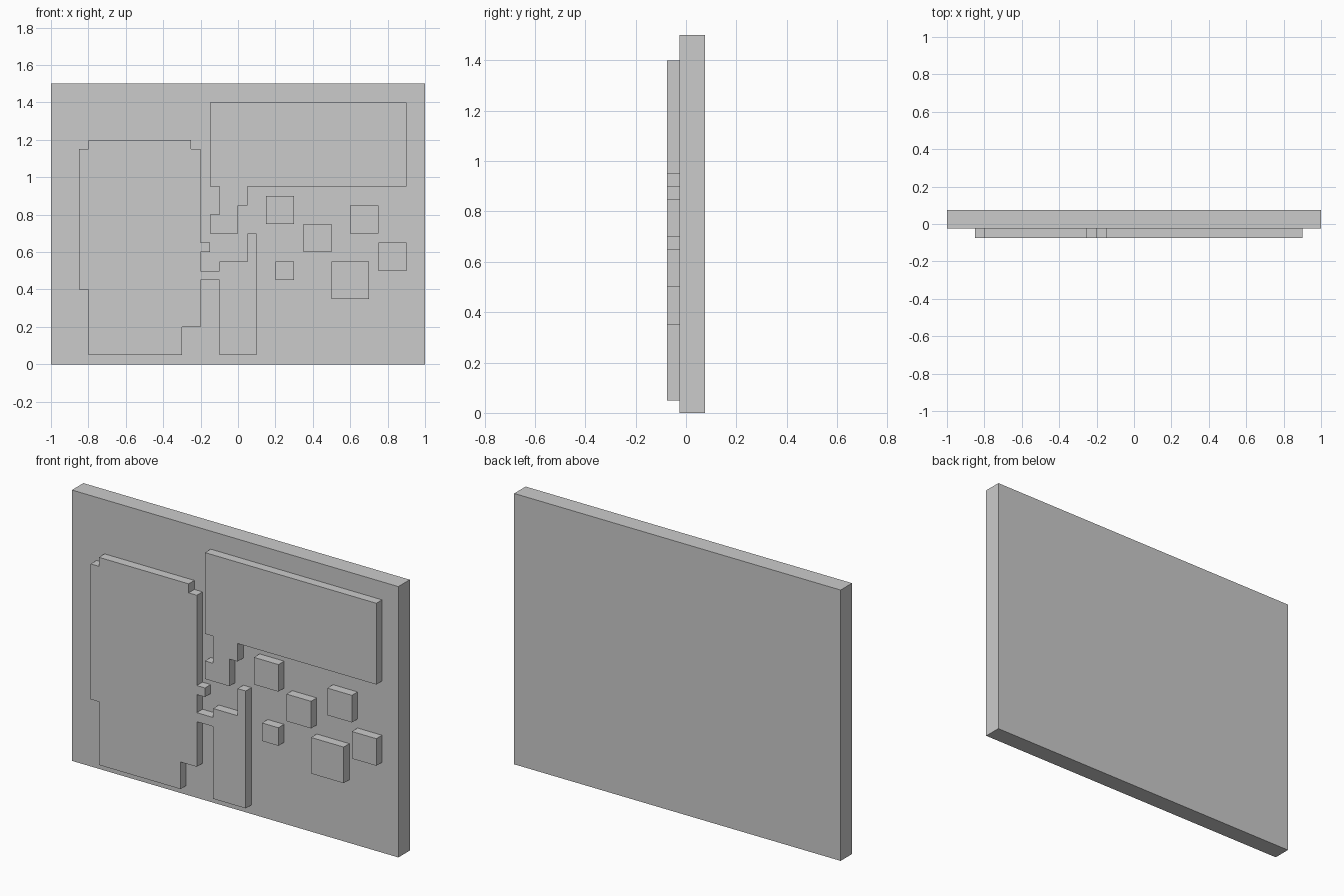
import bpy
import bmesh

if "Cube" in bpy.data.objects:
    bpy.data.objects.remove(bpy.data.objects["Cube"])


def extrude_profile(name, outline, front, back):
    """Extrude an (x, z) outline from y = front to y = back."""
    bm = bmesh.new()
    face = bm.faces.new([bm.verts.new((x, front, z)) for x, z in outline])
    result = bmesh.ops.extrude_face_region(bm, geom=[face], use_keep_orig=True)
    verts = [g for g in result["geom"] if isinstance(g, bmesh.types.BMVert)]
    bmesh.ops.translate(bm, verts=verts, vec=(0, back - front, 0))
    bmesh.ops.recalc_face_normals(bm, faces=bm.faces)
    mesh = bpy.data.meshes.new(name)
    bm.to_mesh(mesh)
    bm.free()
    obj = bpy.data.objects.new(name, mesh)
    bpy.context.collection.objects.link(obj)
    return obj


def rect(x0, z0, x1, z1):
    return [(x0, z0), (x1, z0), (x1, z1), (x0, z1)]


FRONT, FACE, BACK = -0.075, -0.025, 0.075

# Backing board
extrude_profile("backing_board", rect(-1, 0, 1, 1.5), FACE, BACK)

# Large left landmass, joined to the tall middle strip by a narrow bridge
left_outline = [
    (-0.8, 1.2), (-0.25, 1.2), (-0.25, 1.15), (-0.2, 1.15), (-0.2, 0.65),
    (-0.15, 0.65), (-0.15, 0.6), (-0.2, 0.6), (-0.2, 0.5), (-0.1, 0.5),
    (-0.1, 0.55), (0.05, 0.55), (0.05, 0.7), (0.1, 0.7), (0.1, 0.05),
    (-0.1, 0.05), (-0.1, 0.45), (-0.2, 0.45), (-0.2, 0.2), (-0.3, 0.2),
    (-0.3, 0.05), (-0.8, 0.05), (-0.8, 0.4), (-0.85, 0.4), (-0.85, 1.15),
    (-0.8, 1.15),
]
extrude_profile("left_landmass", left_outline, FRONT, FACE)

# Upper right landmass with its stepped foot
upper_outline = [
    (-0.15, 1.4), (0.9, 1.4), (0.9, 0.95), (0.05, 0.95), (0.05, 0.85),
    (0, 0.85), (0, 0.7), (-0.15, 0.7), (-0.15, 0.8), (-0.1, 0.8),
    (-0.1, 0.95), (-0.15, 0.95),
]
extrude_profile("upper_landmass", upper_outline, FRONT, FACE)

# Small islands: left, bottom, right, top
islands = [
    (0.15, 0.75, 0.3, 0.9),
    (0.35, 0.6, 0.5, 0.75),
    (0.6, 0.7, 0.75, 0.85),
    (0.75, 0.5, 0.9, 0.65),
    (0.2, 0.45, 0.3, 0.55),
    (0.5, 0.35, 0.7, 0.55),
]
for i, bounds in enumerate(islands, 1):
    extrude_profile(f"island_{i}", rect(*bounds), FRONT, FACE)
